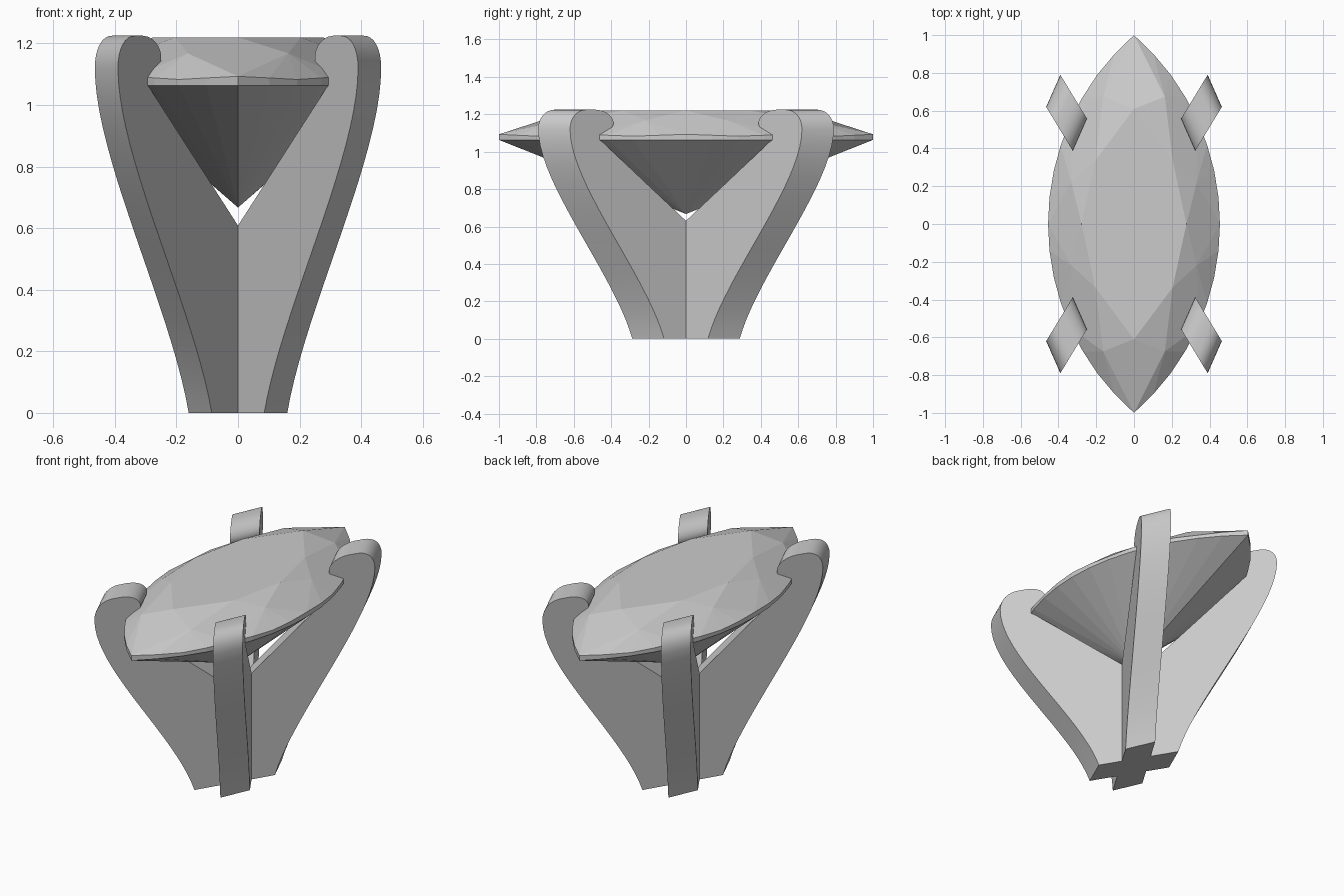
import bpy, bmesh, math
from mathutils import Vector

if "Cube" in bpy.data.objects:
    bpy.data.objects.remove(bpy.data.objects["Cube"])


def make_object(name, verts, faces):
    mesh = bpy.data.meshes.new(name)
    bm = bmesh.new()
    bv = [bm.verts.new(v) for v in verts]
    for f in faces:
        bm.faces.new([bv[i] for i in f])
    bmesh.ops.recalc_face_normals(bm, faces=bm.faces)
    bm.to_mesh(mesh)
    bm.free()
    ob = bpy.data.objects.new(name, mesh)
    bpy.context.collection.objects.link(ob)
    return ob


def bezier(a, b, c, d, n):
    a, b, c, d = map(Vector, (a, b, c, d))
    pts = []
    for i in range(n + 1):
        s = i / n
        r = 1 - s
        pts.append(tuple(a * r**3 + b * 3 * r * r * s + c * 3 * r * s * s + d * s**3))
    return pts


# Marquise-cut gemstone: 32 girdle points on two circular arcs
HALF_W = 0.455
R = (1 + HALF_W**2) / (2 * HALF_W)
PHI = math.asin(1 / R)


def marquise(k, scale, z):
    k %= 32
    phi = PHI * (1 - abs(1 - (k % 16) / 8))
    x = R * math.cos(phi) - (R - HALF_W)
    y = R * math.sin(phi)
    sx = -1 if 8 < k < 24 else 1
    sy = -1 if k > 16 else 1
    return (sx * x * scale, sy * y * scale, z)


verts = [marquise(4 * i, 0.61, 1.22) for i in range(8)]               # table
verts += [marquise(4 * i + 2, 0.78 if i % 4 in (0, 3) else 0.85, 1.168)
          for i in range(8)]                                          # crown
verts += [marquise(k, 1, 1.088 + 0.005 * math.cos(k * math.pi / 2)) for k in range(32)]
verts += [marquise(k, 1, 1.063) for k in range(32)]
verts.append((0, 0, 0.667))                                           # culet
T = lambda i: i % 8
M = lambda i: 8 + i % 8
G = lambda k: 16 + k % 32
L = lambda k: 48 + k % 32
faces = [tuple(range(8))]
for i in range(8):
    faces.append((T(i), M(i), T(i + 1)))
    faces.append((T(i), M(i - 1), G(4 * i), M(i)))
    for k in range(4 * i, 4 * i + 4):
        faces.append((M(i), G(k), G(k + 1)))
        faces.append((G(k), L(k), L(k + 1), G(k + 1)))
        faces.append((L(k), 80, L(k + 1)))
make_object("gemstone", verts, faces)

# Half profile of a prong plate: (distance along its diagonal, height)
half = bezier((0.287, 0), (0.42, 0.34), (1.0, 0.83), (1.0, 1.12), 20)
half += bezier((1.0, 1.12), (1.0, 1.185), (0.945, 1.225), (0.87, 1.225), 8)[1:]
half += bezier((0.81, 1.225), (0.68, 1.222), (0.625, 1.14), (0.715, 1.11), 10)
half += [(0.766, 1.09), (0.766, 1.06)]
outline = half + [(0, 0.55)] + [(-t, z) for t, z in reversed(half)]

# Two crossed plates, each carrying a pair of opposite prongs
for name, sx in (("prong_pair_a", 1), ("prong_pair_b", -1)):
    n = len(outline)
    verts = [(sx * (0.4275 * t + 0.0375 * w), 0.705 * t - 0.085 * w, z)
             for w in (-1, 1) for t, z in outline]
    faces = [tuple(range(n)), tuple(range(2 * n - 1, n - 1, -1))]
    faces += [(i, (i + 1) % n, n + (i + 1) % n, n + i) for i in range(n)]
    ob = make_object(name, verts, faces)
    bpy.ops.object.select_all(action='DESELECT')
    ob.select_set(True)
    bpy.context.view_layer.objects.active = ob
    bpy.ops.object.shade_smooth_by_angle(angle=math.radians(30))
